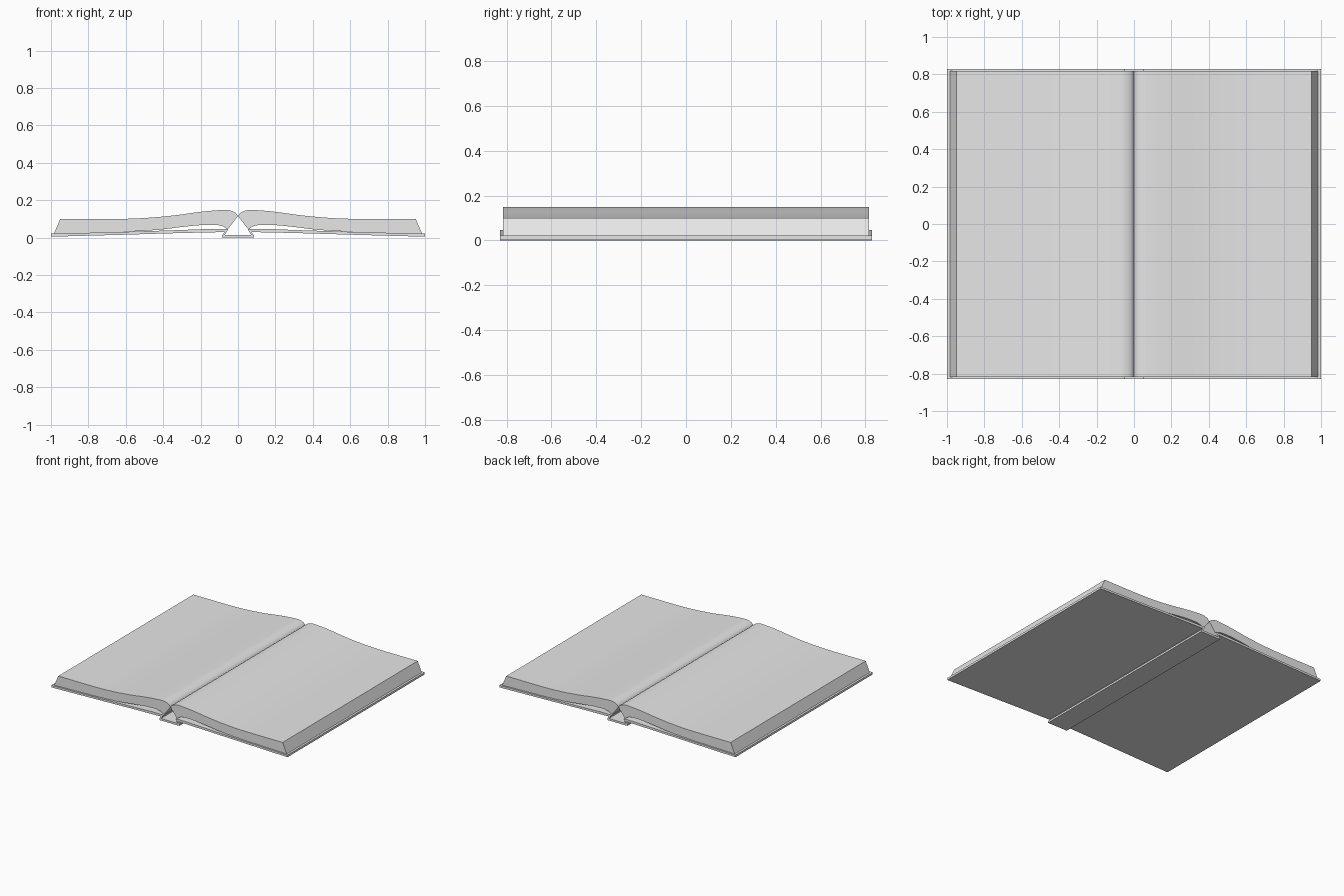
import bpy, bmesh

if "Cube" in bpy.data.objects:
    bpy.data.objects.remove(bpy.data.objects["Cube"])

grey = bpy.data.materials.new("plain grey")
grey.diffuse_color = (0.8, 0.8, 0.8, 1)
grey.use_nodes = True
grey.node_tree.nodes["Principled BSDF"].inputs["Base Color"].default_value = grey.diffuse_color


def smooth_curve(pts, steps=5):
    """Catmull-Rom interpolation through the given x,z points."""
    p = [pts[0]] + pts + [pts[-1]]
    out = []
    for i in range(1, len(p) - 2):
        a, b, c, d = p[i - 1:i + 3]
        for s in range(steps):
            t = s / steps
            out.append(tuple(0.5 * (2 * b[k] + (c[k] - a[k]) * t
                       + (2 * a[k] - 5 * b[k] + 4 * c[k] - d[k]) * t * t
                       + (3 * b[k] - a[k] - 3 * c[k] + d[k]) * t ** 3) for k in (0, 1)))
    return out + [pts[-1]]


def extrude_profile(name, profile, half_depth):
    """Closed x,z outline extruded along y."""
    bm = bmesh.new()
    face = bm.faces.new([bm.verts.new((x, -half_depth, z)) for x, z in profile])
    ext = bmesh.ops.extrude_face_region(bm, geom=[face])
    verts = [v for v in ext["geom"] if isinstance(v, bmesh.types.BMVert)]
    bmesh.ops.translate(bm, verts=verts, vec=(0, 2 * half_depth, 0))
    bmesh.ops.recalc_face_normals(bm, faces=bm.faces)
    me = bpy.data.meshes.new(name)
    bm.to_mesh(me)
    bm.free()
    me.materials.append(grey)
    ob = bpy.data.objects.new(name, me)
    bpy.context.collection.objects.link(ob)
    bpy.context.view_layer.objects.active = ob
    ob.select_set(True)
    bpy.ops.object.shade_smooth_by_angle(angle=0.6)
    ob.select_set(False)
    return ob


# Page block: arched top, slanted fore edge, hollow underside, slanted spine edge
page_top = smooth_curve([(0.0, 0.116), (0.015, 0.134), (0.045, 0.146), (0.085, 0.148),
                         (0.2, 0.138), (0.35, 0.118), (0.5, 0.105), (0.65, 0.1), (0.95, 0.1)])
page_under = smooth_curve([(0.985, 0.02), (0.7, 0.028), (0.45, 0.04), (0.3, 0.057),
                           (0.2, 0.067), (0.12, 0.068), (0.075, 0.058), (0.058, 0.04)])
pages = page_top + page_under

# Cover board: thin slab rising towards the spine, with a hinge lip
cover = [(1.0, 0.005), (1.0, 0.021), (0.6, 0.031), (0.3, 0.041), (0.15, 0.047), (0.055, 0.047),
         (0.07, 0.03), (0.3, 0.025), (0.6, 0.016)]

# Hinge: strip joining the spine to the cover board
hinge = [(0.085, 0.012), (0.073, 0.012), (0.052, 0.044), (0.06, 0.047)]

for side, s in (("left", -1), ("right", 1)):
    for part, prof, depth in (("pages", pages, 0.817), ("cover", cover, 0.83), ("hinge", hinge, 0.83)):
        extrude_profile(side + "_" + part, [(s * x, z) for x, z in prof], depth)

# Flat spine
extrude_profile("spine", [(-0.085, 0), (0.085, 0), (0.085, 0.015), (-0.085, 0.015)], 0.83)
